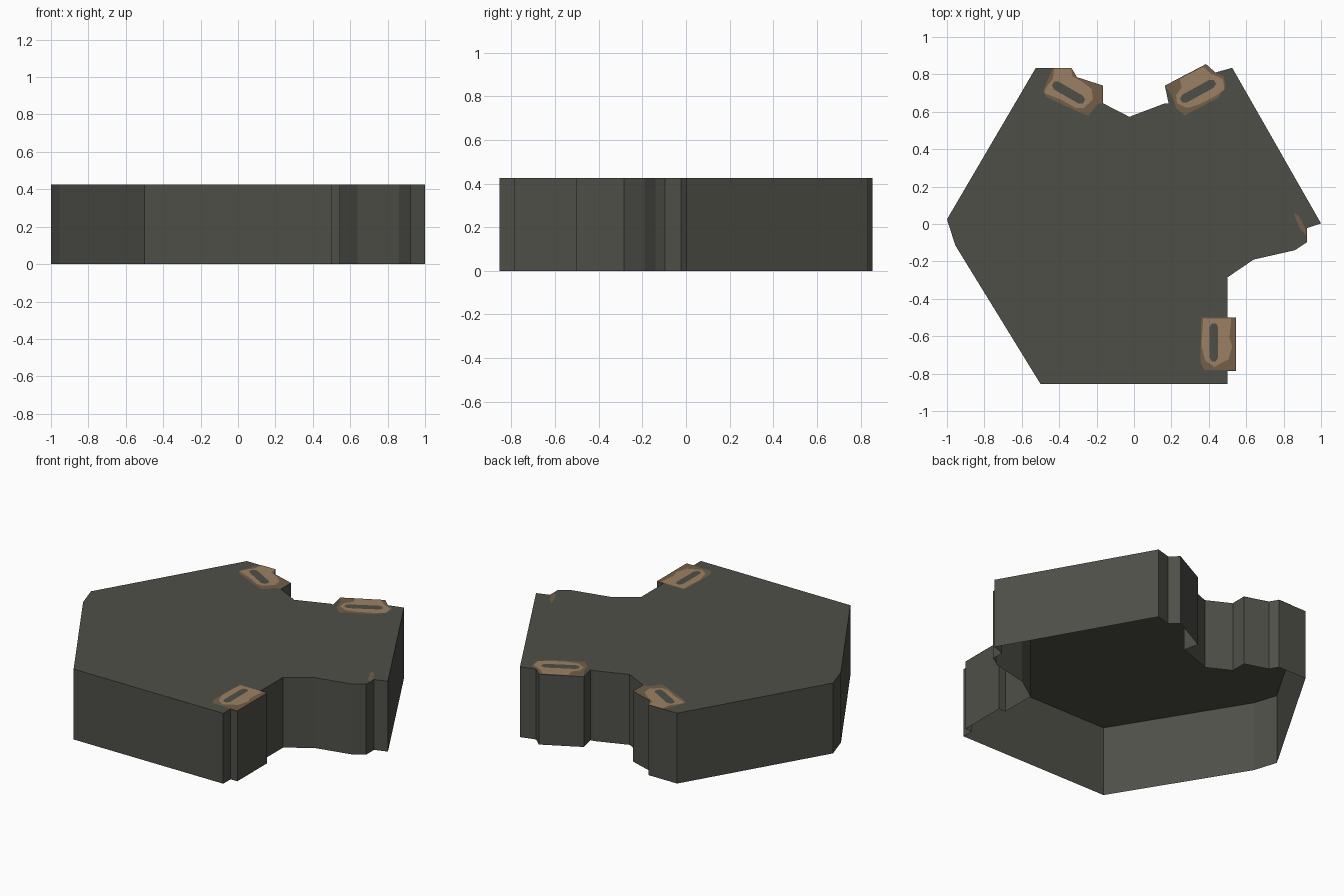
import bpy, bmesh, math

H = 0.425


def material(name, rgb):
    m = bpy.data.materials.new(name)
    m.diffuse_color = (*rgb, 1.0)
    return m


stone = material("dark stone", (0.078, 0.078, 0.066))
brown = material("dark tan", (0.170, 0.112, 0.064))
tan = material("light tan", (0.330, 0.216, 0.125))


def make(name, points, mat, z, depth=0.0):
    """Flat polygon at height z, with walls dropping by depth (open below)."""
    bm = bmesh.new()
    top = [bm.verts.new((x, y, z)) for x, y in points]
    bm.faces.new(top)
    if depth:
        low = [bm.verts.new((x, y, z - depth)) for x, y in points]
        for i in range(len(top)):
            j = (i + 1) % len(top)
            bm.faces.new((top[i], low[i], low[j], top[j]))
    bmesh.ops.recalc_face_normals(bm, faces=bm.faces)
    bm.normal_update()
    bm.faces.ensure_lookup_table()
    if bm.faces[0].normal.z < 0:
        bmesh.ops.reverse_faces(bm, faces=bm.faces)
    bmesh.ops.triangulate(bm, faces=[f for f in bm.faces if len(f.verts) > 4])
    me = bpy.data.meshes.new(name)
    bm.to_mesh(me)
    bm.free()
    me.materials.append(mat)
    ob = bpy.data.objects.new(name, me)
    bpy.context.collection.objects.link(ob)
    return ob


def slot(name, a, b, w):
    """Narrow eight-sided dark slot running from a to b."""
    ang = math.atan2(b[1] - a[1], b[0] - a[0])
    pts = []
    for c, start in ((b, -90), (a, 90)):
        for k in range(4):
            t = ang + math.radians(start + 60 * k)
            pts.append((c[0] + w * math.cos(t), c[1] + w * math.sin(t)))
    make(name, pts, stone, H + 0.003)


# Hollow hexagonal tile with broken notches, open underneath
outline = [(-0.5, -0.855), (0.5, -0.855), (0.5, -0.785), (0.545, -0.785),
           (0.545, -0.5), (0.5, -0.5), (0.5, -0.285), (0.64, -0.19),
           (0.86, -0.14), (0.925, -0.097), (0.925, -0.022), (1.0, 0.003),
           (0.525, 0.835), (0.435, 0.81), (0.385, 0.855), (0.165, 0.74),
           (0.185, 0.645), (0.165, 0.645), (-0.025, 0.573), (-0.165, 0.645),
           (-0.165, 0.74), (-0.305, 0.785), (-0.335, 0.835), (-0.525, 0.835),
           (-1.0, 0.025), (-0.955, -0.115)]
make("tile_shell", outline, stone, H, H)

# Worn patches: dark rim, lighter middle, dark slot
make("back_left_patch_rim",
     [(-0.43, 0.835), (-0.335, 0.835), (-0.305, 0.785), (-0.165, 0.74),
      (-0.165, 0.645), (-0.19, 0.645), (-0.245, 0.58), (-0.30, 0.60),
      (-0.47, 0.68), (-0.485, 0.71), (-0.45, 0.80)], brown, H + 0.001)
make("back_left_patch",
     [(-0.425, 0.835), (-0.335, 0.835), (-0.33, 0.79), (-0.275, 0.76),
      (-0.225, 0.72), (-0.22, 0.665), (-0.27, 0.62), (-0.31, 0.62),
      (-0.39, 0.665), (-0.48, 0.70), (-0.47, 0.73), (-0.435, 0.775)],
     tan, H + 0.002)
slot("back_left_slot", (-0.415, 0.74), (-0.285, 0.665), 0.024)

make("back_right_patch_rim",
     [(0.385, 0.855), (0.43, 0.81), (0.48, 0.79), (0.49, 0.74),
      (0.45, 0.675), (0.27, 0.58), (0.225, 0.62), (0.205, 0.68),
      (0.165, 0.74)], brown, H + 0.001)
make("back_right_patch",
     [(0.245, 0.775), (0.37, 0.84), (0.41, 0.805), (0.475, 0.775),
      (0.485, 0.72), (0.43, 0.68), (0.35, 0.64), (0.285, 0.62),
      (0.23, 0.645), (0.225, 0.69), (0.255, 0.73)], tan, H + 0.002)
slot("back_right_slot", (0.27, 0.67), (0.415, 0.75), 0.024)

make("front_patch_rim",
     [(0.355, -0.74), (0.375, -0.78), (0.545, -0.78), (0.545, -0.5),
      (0.36, -0.5)], brown, H + 0.001)
make("front_patch",
     [(0.37, -0.505), (0.52, -0.505), (0.51, -0.61), (0.525, -0.655),
      (0.505, -0.725), (0.47, -0.74), (0.43, -0.765), (0.38, -0.73),
      (0.36, -0.65)], tan, H + 0.002)
slot("front_slot", (0.427, -0.55), (0.427, -0.715), 0.022)

# Sliver of a mostly missing patch by the right notch
make("right_patch_sliver",
     [(0.855, 0.06), (0.88, 0.045), (0.90, 0.01), (0.925, -0.04),
      (0.92, -0.06), (0.89, -0.03), (0.865, 0.025)], brown, H + 0.001)
